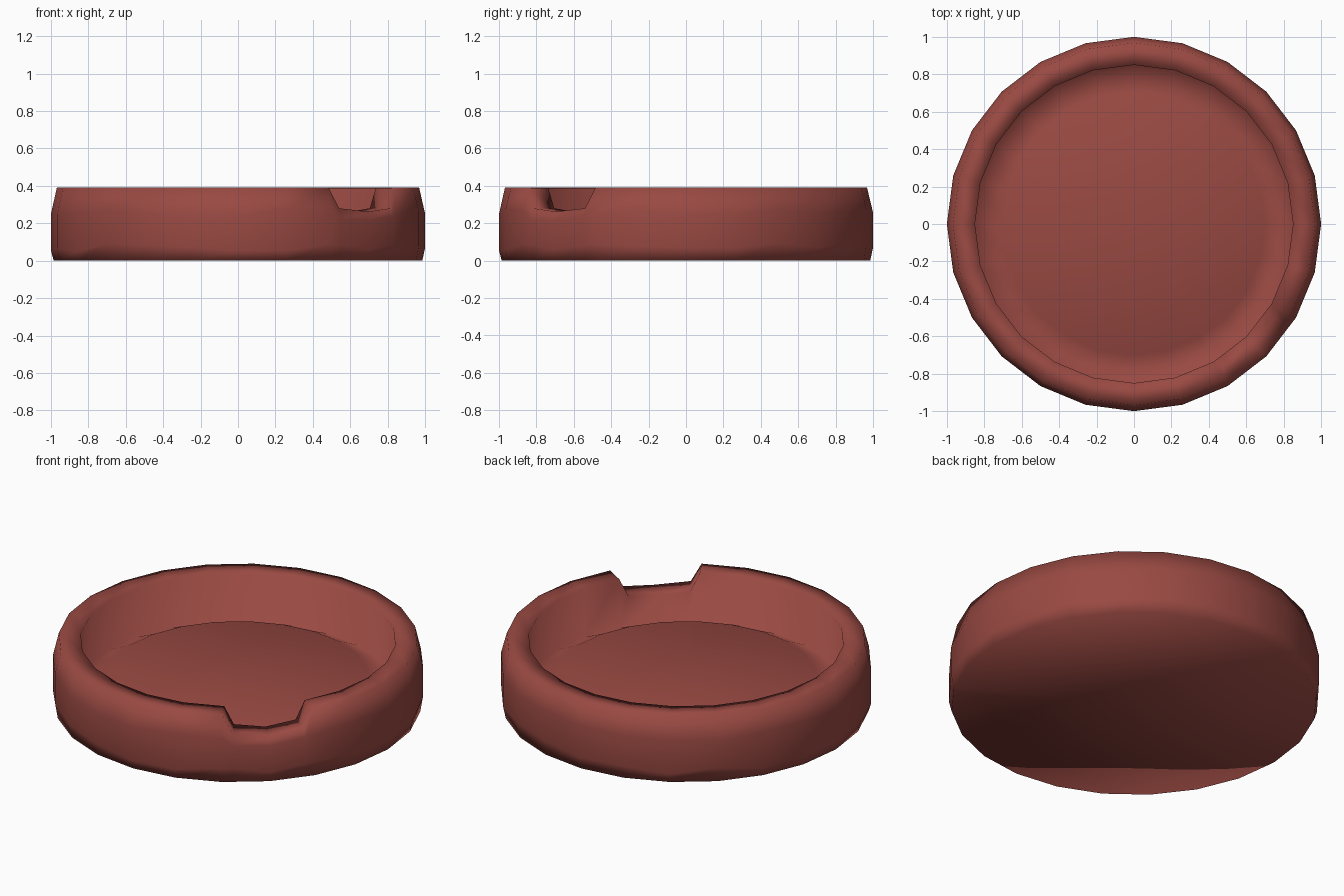
import bpy, bmesh, math, random

if "Cube" in bpy.data.objects:
    bpy.data.objects.remove(bpy.data.objects["Cube"])

random.seed(4)

clay = bpy.data.materials.new("brick red clay")
clay.diffuse_color = (0.32, 0.067, 0.055, 1)
clay.use_nodes = True
clay.node_tree.nodes["Principled BSDF"].inputs["Base Color"].default_value = clay.diffuse_color

# Cross-section: outer foot, outer wall, rim, inner wall, groove, raised floor
PROFILE = [(0.985, 0.0), (1.0, 0.07), (1.0, 0.26), (0.968, 0.39),
           (0.85, 0.388), (0.85, 0.10), (0.70, 0.172)]
NOTCH = -45

# 24 sides, plus two extra columns for the steep sides of the notch
angles = sorted([i * 15 for i in range(-12, 12)] + [NOTCH - 11.5, NOTCH + 11.5])


def top_limit(a):
    """Highest allowed z at an angle: lower inside the notch."""
    d = abs(a - NOTCH)
    return 0.262 if d < 1 else 0.28 if d < 12 else 0.39


bm = bmesh.new()
columns = []
for a in angles:
    lim = top_limit(a)
    ca, sa = math.cos(math.radians(a)), math.sin(math.radians(a))
    # keep the extra columns on the straight chord of the 24-sided outline
    k = 1.0
    if a % 15:
        k = math.cos(math.radians(7.5)) / math.cos(math.radians(a % 15 - 7.5))
    col = []
    for i, (r, z) in enumerate(PROFILE):
        if lim < 0.39:
            z = min(z, lim - 0.05 if i == 2 else lim)
            if i == 3:
                r = 0.985
        # slight hand-made unevenness of the outer wall
        if i == 1:
            z += random.uniform(-0.025, 0.025)
        if i == 2:
            z += random.uniform(-0.015, 0.015)
        col.append(bm.verts.new((r * k * ca, r * k * sa, z)))
    columns.append(col)

n = len(columns)
foot_center = bm.verts.new((0, 0, 0))
floor_center = bm.verts.new((0, 0, 0.19))
for j in range(n):
    a, b = columns[j], columns[(j + 1) % n]
    for i in range(len(PROFILE) - 1):
        bm.faces.new((a[i], b[i], b[i + 1], a[i + 1]))
    bm.faces.new((a[0], foot_center, b[0]))
    bm.faces.new((a[-1], b[-1], floor_center))

bmesh.ops.recalc_face_normals(bm, faces=bm.faces)
for f in bm.faces:
    f.smooth = True

mesh = bpy.data.meshes.new("round_dish")
bm.to_mesh(mesh)
bm.free()
mesh.materials.append(clay)
dish = bpy.data.objects.new("round_dish", mesh)
bpy.context.collection.objects.link(dish)
